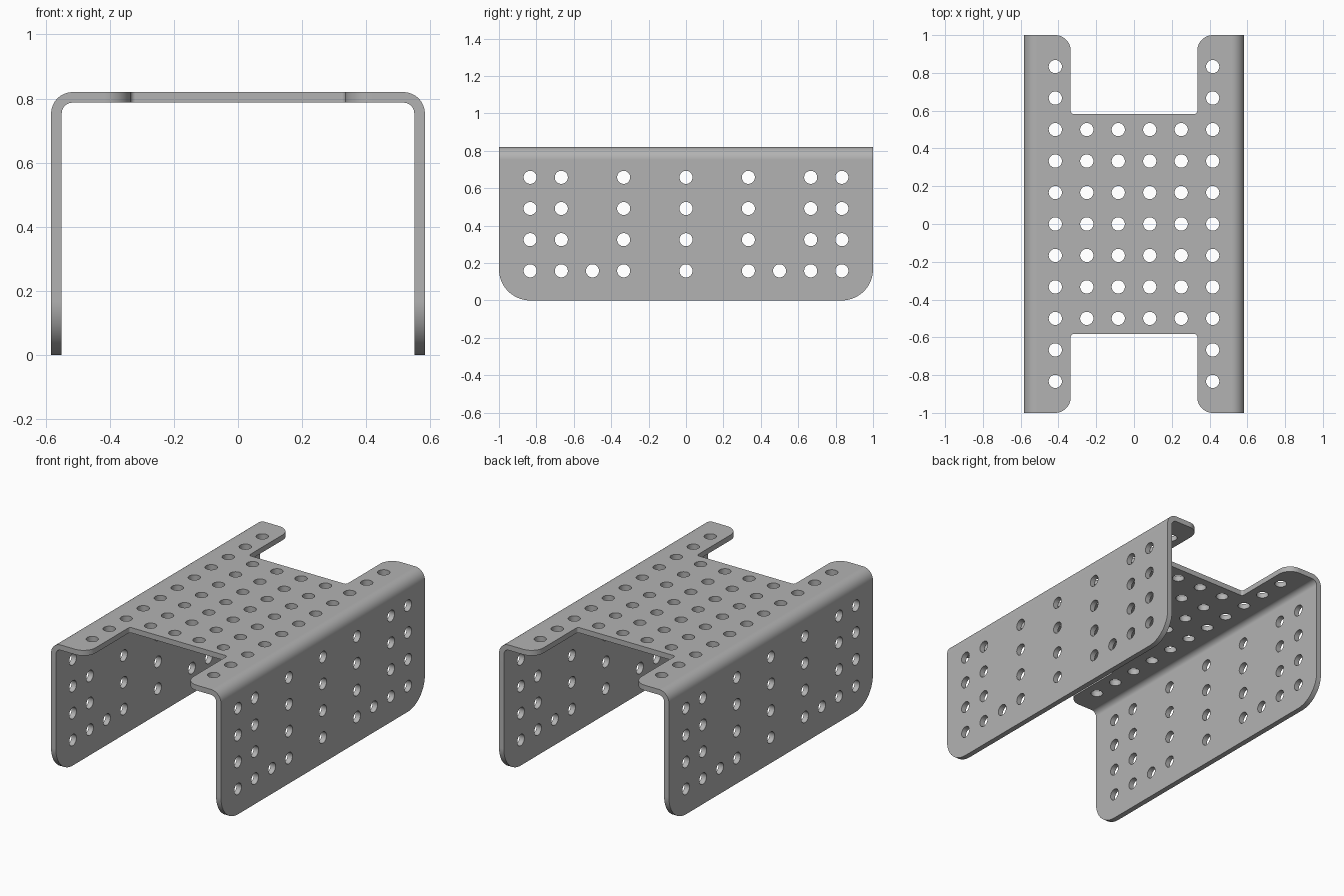
import bpy
import bmesh
from math import sin, cos, radians, tau
from mathutils import Vector

if "Cube" in bpy.data.objects:
    bpy.data.objects.remove(bpy.data.objects["Cube"])

HALF_W, HALF_L, HEIGHT = 0.583, 1.0, 0.82
THICK, BEND = 0.033, 0.067        # sheet thickness, outer bend radius
PITCH, HOLE_R = 1 / 6, 0.035      # hole grid
LOW_ROW = 0.158                   # height of the lowest wall holes
NOTCH_X, NOTCH_Y = 0.335, 0.583
TAB_R, FILLET, FOOT_R = 0.083, 0.015, 1 / 6


def arc(cx, cy, r, start, end, steps=12):
    """Points along an arc, angles in degrees."""
    angles = [radians(start + (end - start) * i / steps) for i in range(steps + 1)]
    return [(cx + r * cos(a), cy + r * sin(a)) for a in angles]


def mirrored(points):
    """Close a half outline by mirroring it across the first axis."""
    return points + [(-u, v) for u, v in reversed(points)]


def prism(bm, points, axis, start, end):
    """Extrude a 2D outline along x, y or z."""
    place = {"x": lambda u, v: (start, u, v),
             "y": lambda u, v: (u, start, v),
             "z": lambda u, v: (u, v, start)}[axis]
    face = bm.faces.new([bm.verts.new(place(u, v)) for u, v in points])
    result = bmesh.ops.extrude_face_region(bm, geom=[face])
    moved = [g for g in result["geom"] if isinstance(g, bmesh.types.BMVert)]
    offset = Vector([(end - start) * (axis == a) for a in "xyz"])
    bmesh.ops.translate(bm, verts=moved, vec=offset)


def make_object(name, bm):
    bmesh.ops.recalc_face_normals(bm, faces=bm.faces[:])
    mesh = bpy.data.meshes.new(name)
    bm.to_mesh(mesh)
    bm.free()
    obj = bpy.data.objects.new(name, mesh)
    bpy.context.collection.objects.link(obj)
    return obj


# Bent sheet: U-shaped cross-section run along the length
cx, cz = HALF_W - BEND, HEIGHT - BEND
outer = mirrored([(HALF_W, 0)] + arc(cx, cz, BEND, 0, 90))
inner = mirrored([(HALF_W - THICK, 0)] + arc(cx, cz, BEND - THICK, 0, 90))
bm = bmesh.new()
prism(bm, outer + inner[::-1], "y", -HALF_L, HALF_L)
channel = make_object("bent_channel", bm)

# Cutters for holes, end notches and rounded wall corners
bm = bmesh.new()


def hole(u, v, axis, start, end):
    prism(bm, arc(u, v, HOLE_R, 0, 360, 32)[:-1], axis, start, end)


for row in range(-5, 6):
    for col in range(6):
        if abs(row) <= 3 or col in (0, 5):
            hole((col - 2.5) * PITCH, row * PITCH, "z", HEIGHT - 0.1, HEIGHT + 0.1)

for row in (-5, -4, -3, -2, 0, 2, 3, 4, 5):
    for level in range(1 if abs(row) == 3 else 4):
        hole(row * PITCH, LOW_ROW + level * PITCH, "x", -0.7, 0.7)

notch = mirrored(
    arc(NOTCH_X - FILLET, NOTCH_Y + FILLET, FILLET, -90, 0, 6)
    + arc(NOTCH_X + TAB_R, HALF_L - TAB_R, TAB_R, 180, 90)
    + [(NOTCH_X + TAB_R, HALF_L + 0.1)])
foot = arc(HALF_L - FOOT_R, FOOT_R, FOOT_R, -90, 0, 16) + [
    (HALF_L + 0.1, FOOT_R), (HALF_L + 0.1, -0.1), (HALF_L - FOOT_R, -0.1)]
for side in (-1, 1):
    prism(bm, [(u, side * v) for u, v in notch], "z", HEIGHT - 0.1, HEIGHT + 0.1)
    prism(bm, [(side * u, v) for u, v in foot], "x", -0.7, 0.7)
cutter = make_object("cutter", bm)
cutter.hide_render = True

# Cut the sheet, then remove the cutter
bpy.ops.object.select_all(action="DESELECT")
bpy.context.view_layer.objects.active = channel
channel.select_set(True)
cut = channel.modifiers.new("cut", "BOOLEAN")
cut.operation, cut.solver, cut.object = "DIFFERENCE", "EXACT", cutter
bpy.ops.object.modifier_apply(modifier=cut.name)
bpy.data.objects.remove(cutter)

# Smooth bends and holes with crisp sheet edges and flat plates
bpy.ops.object.shade_smooth_by_angle(angle=radians(30))
weighted = channel.modifiers.new("flat_plates", "WEIGHTED_NORMAL")
weighted.keep_sharp = True

# Grey metal
color = (0.45, 0.45, 0.45, 1)
metal = bpy.data.materials.new("grey metal")
metal.use_nodes = True
metal.diffuse_color = color
metal.node_tree.nodes["Principled BSDF"].inputs["Base Color"].default_value = color
channel.data.materials.clear()
channel.data.materials.append(metal)
